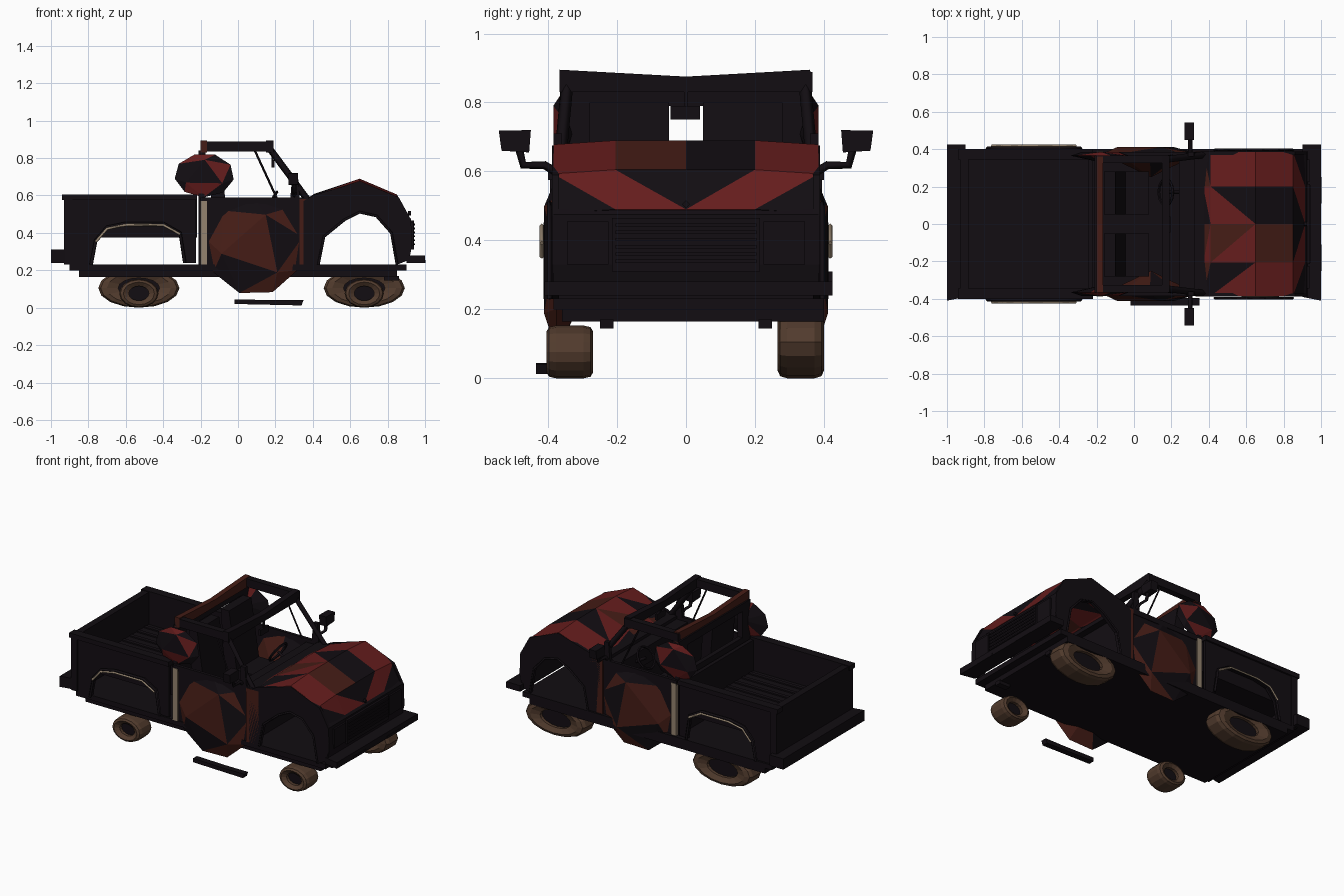
import bpy, bmesh, math
from mathutils import Vector

if "Cube" in bpy.data.objects:
    bpy.data.objects.remove(bpy.data.objects["Cube"])


def material(name, rgb):
    m = bpy.data.materials.new(name)
    m.diffuse_color = (*rgb, 1)
    m.use_nodes = True
    m.node_tree.nodes["Principled BSDF"].inputs["Base Color"].default_value = m.diffuse_color
    return m


BLACK = material("black_paint", (0.006, 0.004, 0.006))
RED = material("faded_red", (0.13, 0.012, 0.012))
RUST = material("rust", (0.06, 0.012, 0.008))
BROWN = material("dusty_rubber", (0.085, 0.045, 0.027))
TAN = material("bare_metal", (0.30, 0.23, 0.16))


def finish(name, bm, *mats):
    bmesh.ops.recalc_face_normals(bm, faces=bm.faces)
    me = bpy.data.meshes.new(name)
    bm.to_mesh(me)
    bm.free()
    ob = bpy.data.objects.new(name, me)
    bpy.context.collection.objects.link(ob)
    for m in mats:
        me.materials.append(m)
    return ob


def prism(name, pts, axis, lo, hi, mat=BLACK):
    """Extrude an outline along y (x,z points), x (y,z points) or z (x,y points)."""
    put = {"y": lambda p: (p[0], lo, p[1]), "x": lambda p: (lo, *p), "z": lambda p: (*p, lo)}[axis]
    bm = bmesh.new()
    f = bm.faces.new([bm.verts.new(put(p)) for p in pts])
    ext = bmesh.ops.extrude_face_region(bm, geom=[f])["geom"]
    d = Vector([(hi - lo) * (a == axis) for a in "xyz"])
    bmesh.ops.translate(bm, vec=d, verts=[v for v in ext if isinstance(v, bmesh.types.BMVert)])
    return finish(name, bm, mat)


def box(name, x0, x1, y0, y1, z0, z1, mat=BLACK):
    return prism(name, [(x0, z0), (x1, z0), (x1, z1), (x0, z1)], "y", y0, y1, mat)


def bar(name, path, r, mat=BLACK):
    """Thin bar along a path."""
    cu = bpy.data.curves.new(name, "CURVE")
    cu.dimensions = "3D"
    cu.bevel_depth, cu.bevel_resolution, cu.use_fill_caps = r, 0, True
    sp = cu.splines.new("POLY")
    sp.points.add(len(path) - 1)
    for p, c in zip(sp.points, path):
        p.co = (*c, 1)
    ob = bpy.data.objects.new(name, cu)
    bpy.context.collection.objects.link(ob)
    cu.materials.append(mat)
    return ob


def shell(name, centre, radii, y_in, y_rim, y_out, mats, n=9, turn=0.2):
    """Low-poly lens: flat outer triangle, n-sided rim, inner point."""
    bm = bmesh.new()
    cx, cz = centre

    def ring(k, y, t, count):
        return [bm.verts.new((cx + k * radii[0] * math.cos(a), y, cz + k * radii[1] * math.sin(a)))
                for a in (t + 2 * math.pi * i / count for i in range(count))]
    rim = ring(1, y_rim, turn, n)
    out = ring(.7, y_out, turn + math.pi / 3, 3)
    tip = bm.verts.new((cx, y_in, cz))
    bm.faces.new(out)
    k = n // 3
    for i in range(n):
        a, b = rim[i], rim[(i + 1) % n]
        bm.faces.new((a, b, out[i // k]))
        bm.faces.new((b, a, tip))
        if (i + 1) % k == 0:
            bm.faces.new((b, out[i // k], out[(i // k + 1) % 3]))
    for i, f in enumerate(bm.faces):
        f.material_index = 0 if i == 0 else (i // 3) % len(mats)
    return finish(name, bm, *mats)


def wheel(name, x, y, width, height):
    # tyre ring revolved around y, then squashed vertically
    prof = [(.51, -.05), (.79, -.067), (.94, -.06), (1, -.04), (1, .04),
            (.94, .06), (.79, .067), (.51, .05)]
    disc = [(.001, -.03), (.53, -.03), (.53, .03), (.001, .03)]
    n = 16
    for part, rings, mat in (("tyre", prof, BROWN), ("hub", disc, BLACK)):
        bm = bmesh.new()
        vs = [[bm.verts.new((x + width / 2 * r * math.cos(a), y + w, height / 2 * (1 + r * math.sin(a))))
               for r, w in rings] for a in (2 * math.pi * i / n for i in range(n))]
        m = len(rings)
        for i in range(n):
            for j in range(m if part == "tyre" else m - 1):
                a, b = vs[i], vs[(i + 1) % n]
                bm.faces.new((a[j], a[(j + 1) % m], b[(j + 1) % m], b[j]))
        finish(name + "_" + part, bm, mat)


# Wheels: small on the front-facing flank, wide on the far one
for x, end in ((-.53, "rear"), (.675, "front")):
    wheel(end + "_wheel_near", x, -.337, .21, .153)
    wheel(end + "_wheel_far", x, .333, .434, .21)

# Chassis slab and bumpers
box("chassis_lower", -.85, .85, -.36, .40, .165, .20)
box("chassis_upper", -.90, .90, -.385, .40, .20, .232)
for s, n in ((-1, "rear"), (1, "front")):
    box("chassis_nub_" + n, .78, .86, s * .21, s * .25, .145, .17)
    ring = [(s * .90, -.39), (s * 1.0, -.41), (s * 1.0, .425), (s * .90, .425)]
    prism(n + "_bumper", ring, "z", .24, .31 if s < 0 else .28)
prism("loose_step", [(-.02, .02), (.34, .012), (.35, .04), (.2, .04), (-.02, .045)], "y", -.435, -.395)

# Cargo bed
box("bed_floor", -.90, -.23, -.36, .36, .375, .39)
box("tailgate", -.93, -.885, -.395, .395, .235, .60)
box("bed_front_wall", -.245, -.22, -.36, .36, .375, .59)
for i in range(9):
    y = -.30 + i * .075
    box("bed_rib", -.88, -.25, y - .012, y + .012, .39, .398)

bed_side = [(-.93, .23), (-.785, .23), (-.76, .36), (-.70, .43), (-.60, .45), (-.40, .45),
            (-.31, .40), (-.285, .24), (-.225, .24), (-.225, .59), (-.93, .60)]
fender = [(.35, .23), (.43, .23), (.46, .38), (.57, .47), (.65, .51), (.74, .49), (.82, .40),
          (.85, .23), (.90, .25), (.93, .33), (.925, .47), (.86, .59), (.65, .675), (.40, .60), (.35, .57)]

# Parts repeated on both flanks
for s, n in ((-1, "near"), (1, "far")):
    prism("bed_side_" + n, bed_side, "y", s * .372, s * .388)
    box("bed_inner_wall_" + n, -.90, -.23, s * .345, s * .36, .375, .59)
    box("bed_rail_" + n, -.94, -.22, s * .345, s * .40, .575, .605)
    bar("rear_arch_trim_" + n, [(x, s * .405, z) for x, z in bed_side[1:8]], .009)
    bar("rear_arch_edge_" + n, [(x, s * .418, z - .008) for x, z in bed_side[2:7]], .007, TAN)
    prism("front_fender_" + n, fender, "y", s * .368, s * .388)
    bar("front_arch_trim_" + n, [(x, s * .396, z) for x, z in fender[1:8]], .007)
    # cab flank
    box("cab_post_" + n, -.20, -.165, s * .37, s * .388, .23, .57, TAN)
    box("hinge_post_" + n, .33, .42, s * .368, s * .388, .23, .58, RUST)
    box("door_frame_" + n, -.165, .33, s * .368, s * .380, .23, .56)
    box("belt_line_" + n, -.20, .37, s * .365, s * .385, .555, .59)
    shell("door_" + n, (.09, .325), (.26, .26), s * .25, s * .375, s * .412, (RUST, BLACK, RUST))
    shell("rear_quarter_" + n, (-.18, .708), (.16, .118), s * .33, s * .365, s * .385,
          (BLACK, RED, BLACK), turn=.5)
    # roof supports
    box("rear_pillar_" + n, -.21, -.175, s * .28, s * .365, .58, .84)
    bar("windscreen_pillar_" + n, [(.17, s * .345, .85), (.37, s * .37, .58)], .018)
    bar("vent_bar_" + n, [(.09, s * .35, .84), (.21, s * .365, .58)], .006)
    box("roof_rail_" + n, -.20, .19, s * .325, s * .367, .835, .888)
    # side mirror
    bar("mirror_arm_" + n, [(.30, s * .38, .60), (.30, s * .41, .618), (.30, s * .472, .618),
                            (.30, s * .485, .67)], .012)
    prism("mirror_" + n, [(s * .455, .655), (s * .535, .66), (s * .543, .718), (s * .45, .72)],
          "x", .27, .32)
    prism("mirror_base_" + n, [(.28, .59), (.33, .59), (.32, .71), (.29, .71)], "y", s * .36, s * .385)
    # seat
    box("seat_cushion_" + n, -.15, .08, s * .05, s * .28, .36, .43)
    prism("seat_back_" + n, [(-.13, .40), (-.04, .40), (-.10, .80), (-.16, .80)], "y", s * .05, s * .28)
    # headlight panel and bumper slot
    box("headlight_panel_" + n, .925, .937, s * .225, s * .345, .33, .455)
    box("bumper_slot_" + n, .995, 1.002, s * .11, s * .25, .24, .255)

# Cab: rear wall with window frame, floor, dipped roof headers, dashboard
box("cab_rear_wall", -.21, -.18, -.37, .37, .23, .62)
box("rear_window_top", -.21, -.175, -.30, .30, .79, .84)
box("cab_floor", -.20, .36, -.36, .36, .232, .25)
header = [(-.367, .83), (.367, .83), (.36, .895), (0, .875), (-.367, .895)]
prism("rear_roof_header", header, "x", -.20, -.165, RUST)
prism("front_roof_header", header, "x", .15, .19)
box("firewall", .345, .365, -.37, .37, .23, .57)
box("dashboard", .24, .36, -.36, .36, .46, .57)
box("cowl", .32, .41, -.37, .37, .565, .59)
box("inner_mirror", .18, .195, -.045, .04, .75, .79)
box("inner_mirror_stem", .18, .19, -.006, .006, .79, .84)

# Steering wheel
bpy.ops.mesh.primitive_torus_add(location=(.17, .17, .56), rotation=(0, -1.0, 0), major_radius=.07,
                                 minor_radius=.008, major_segments=12, minor_segments=5)
bpy.context.object.name = "steering_wheel"
bpy.context.object.data.materials.append(BLACK)
bar("steering_column", [(.17, .17, .56), (.27, .17, .50)], .01)

# Bonnet: folded triangulated sheet with irregular colour patches
sect = [(.37, .585), (.41, .61), (.65, .69), (.85, .605), (.915, .49)]
cols = [-.385, -.205, 0, .2, .385]
patch = ["21012012", "02010200", "00112200", "20022002"]
bm = bmesh.new()
grid = [[bm.verts.new((x, y, z - (.012 if abs(y) > .3 else 0))) for y in cols] for x, z in sect]
for i in range(4):
    for j in range(4):
        a, b, c, d = grid[i][j], grid[i + 1][j], grid[i + 1][j + 1], grid[i][j + 1]
        tris = ((a, b, c), (a, c, d)) if j < 2 else ((a, b, d), (b, c, d))
        for k, t in enumerate(tris):
            bm.faces.new(t).material_index = int(patch[i][2 * j + k])
bonnet = finish("bonnet", bm, RED, RUST, BLACK)
sol = bonnet.modifiers.new("thickness", "SOLIDIFY")
sol.thickness, sol.offset = .012, -1

# Nose and grille
prism("nose_panel", [(.89, .25), (.92, .28), (.93, .33), (.925, .475), (.90, .50), (.89, .49)], "y", -.385, .385)
box("grille_frame", .925, .94, -.215, .215, .31, .465)
for i in range(6):
    z = .335 + i * .021
    box("grille_slat", .938, .945, -.205, .205, z, z + .009)
bar("bonnet_catch", [(.91, 0, .505), (.925, 0, .505)], .012)
